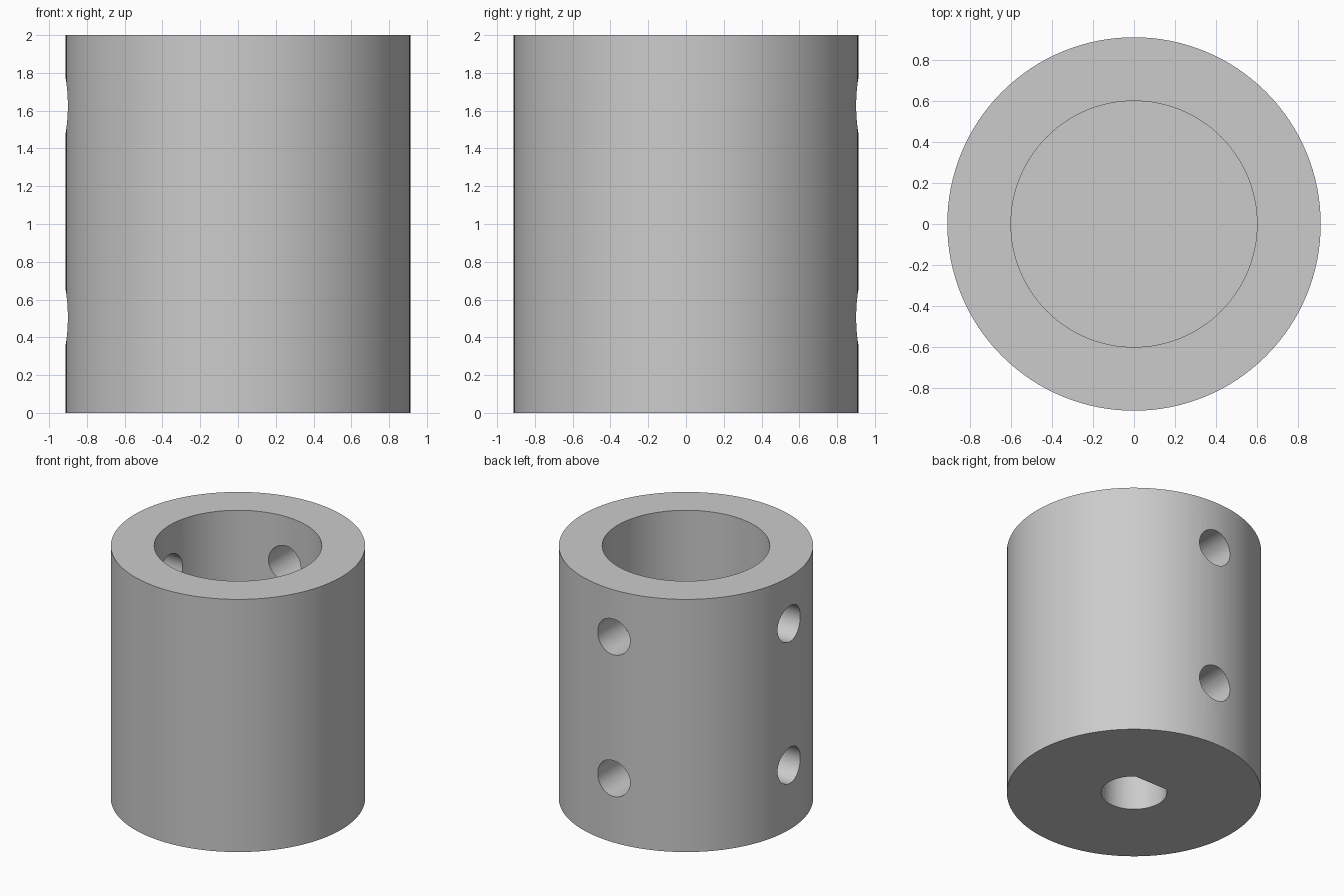
import bpy, bmesh
from math import acos, cos, sin, pi, radians
from mathutils import Matrix

HEIGHT, OUTER_R, BORE_R = 2.0, 0.912, 0.601
BORE_FLOOR = 1.25               # floor of the wide upper bore
SHAFT_R, SHAFT_FLAT, SHAFT_TOP = 0.236, 0.186, 1.01
SCREW_R, SCREW_HEIGHTS = 0.142, (0.506, 1.627)

cube = bpy.data.objects.get("Cube")
if cube:
    bpy.data.objects.remove(cube, do_unlink=True)

grey = bpy.data.materials.new("grey metal")
grey.use_nodes = True
colour = (0.6, 0.6, 0.6, 1)
grey.diffuse_color = colour
grey.node_tree.nodes["Principled BSDF"].inputs["Base Color"].default_value = colour


def circle(radius, count, start=0.0, end=2 * pi):
    step = (end - start) / count
    return [(radius * cos(start + i * step), radius * sin(start + i * step))
            for i in range(count)]


def prism(name, outline, low, high, matrix=Matrix()):
    """Extrude a closed outline along z, then place it with a matrix."""
    bm = bmesh.new()
    face = bm.faces.new([bm.verts.new((x, y, low)) for x, y in outline])
    top = bmesh.ops.extrude_face_region(bm, geom=[face])["geom"]
    verts = [v for v in top if isinstance(v, bmesh.types.BMVert)]
    bmesh.ops.translate(bm, verts=verts, vec=(0, 0, high - low))
    bmesh.ops.transform(bm, matrix=matrix, verts=bm.verts)
    bmesh.ops.recalc_face_normals(bm, faces=bm.faces)
    mesh = bpy.data.meshes.new(name)
    bm.to_mesh(mesh)
    bm.free()
    mesh.materials.append(grey)
    obj = bpy.data.objects.new(name, mesh)
    bpy.context.collection.objects.link(obj)
    return obj


# Cylindrical body
body = prism("coupling_body", circle(OUTER_R, 128), 0, HEIGHT)

# Wide blind bore from the top
cutters = [prism("bore_cutter", circle(BORE_R, 128), BORE_FLOOR, HEIGHT + 0.2)]

# D-shaped blind bore from below, its flat facing the back
half = acos(SHAFT_FLAT / SHAFT_R)
arc = circle(SHAFT_R, 64, pi / 2 + half, 5 * pi / 2 - half)
arc.append((SHAFT_R * sin(half), SHAFT_FLAT))
cutters.append(prism("shaft_cutter", arc, -0.2, SHAFT_TOP))

# Set screw holes through the back and the -x side, in two rows
for z in SCREW_HEIGHTS:
    for side, axis, angle in (("back", 'X', -90), ("side", 'Y', -90)):
        place = Matrix.Translation((0, 0, z)) @ Matrix.Rotation(radians(angle), 4, axis)
        cutters.append(prism(f"{side}_screw_cutter", circle(SCREW_R, 48),
                             0.03, OUTER_R + 0.2, place))

# Cut everything out of the body
bpy.ops.object.select_all(action='DESELECT')
bpy.context.view_layer.objects.active = body
body.select_set(True)
for cutter in cutters:
    cutter.hide_render = True
    mod = body.modifiers.new(cutter.name, 'BOOLEAN')
    mod.operation = 'DIFFERENCE'
    mod.solver = 'EXACT'
    mod.object = cutter
    bpy.ops.object.modifier_apply(modifier=mod.name)
for cutter in cutters:
    bpy.data.objects.remove(cutter, do_unlink=True)

bpy.ops.object.shade_smooth_by_angle(angle=radians(30))
